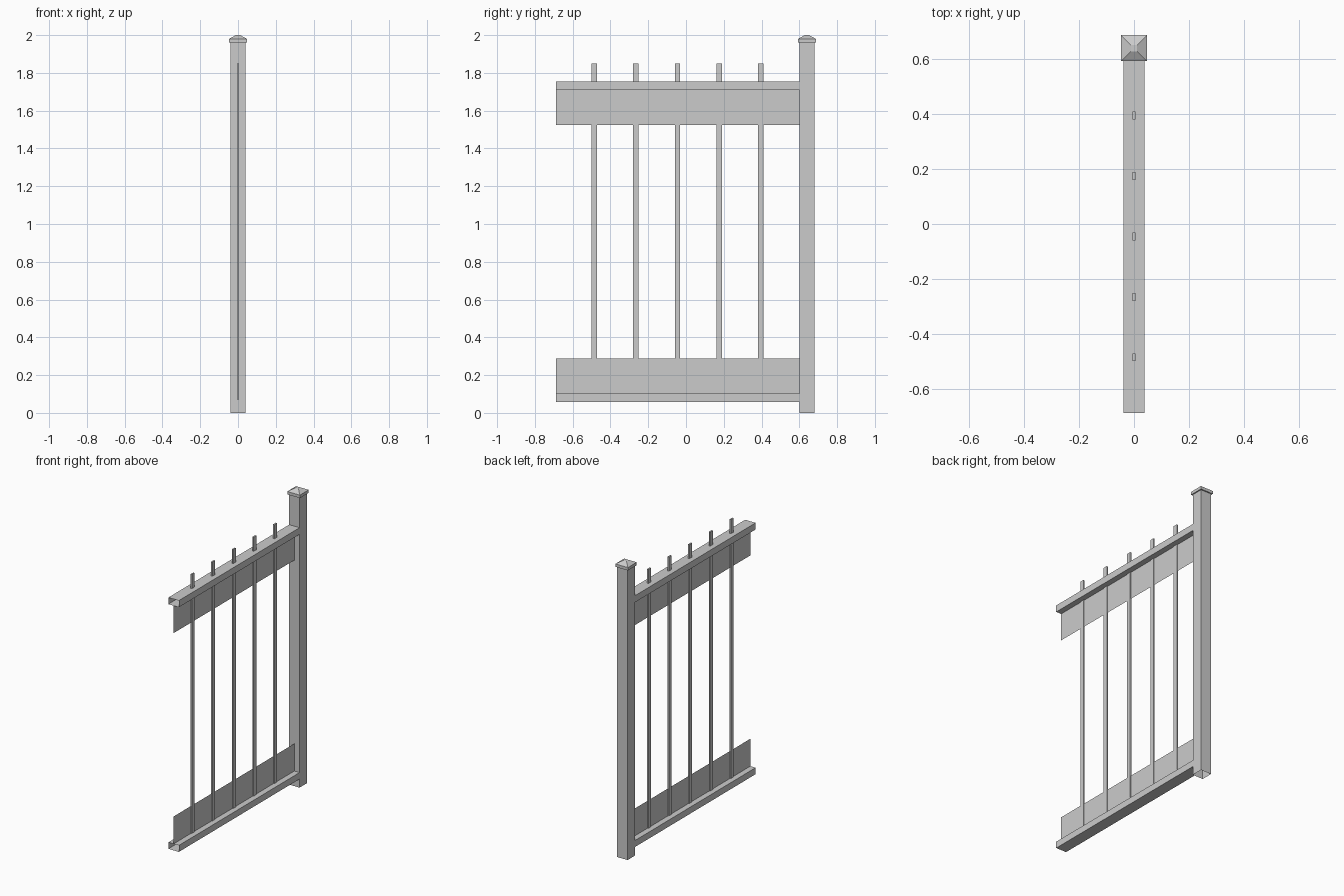
import bpy
import bmesh
from mathutils import Vector

cube = bpy.data.objects.get("Cube")
if cube:
    bpy.data.objects.remove(cube, do_unlink=True)

# Single painted metal colour
grey = bpy.data.materials.new("light_grey_metal")
grey.use_nodes = True
colour = (0.6, 0.6, 0.6, 1.0)
grey.diffuse_color = colour
grey.node_tree.nodes["Principled BSDF"].inputs["Base Color"].default_value = colour


def finish(name, bm):
    mesh = bpy.data.meshes.new(name)
    bm.to_mesh(mesh)
    bm.free()
    mesh.materials.append(grey)
    obj = bpy.data.objects.new(name, mesh)
    bpy.context.collection.objects.link(obj)
    return obj


def box(name, low, high, open_axis=None):
    """Box between two corners; faces across open_axis are left out."""
    low, high = Vector(low), Vector(high)
    bm = bmesh.new()
    bmesh.ops.create_cube(bm, size=1)
    bm.normal_update()
    if open_axis is not None:
        ends = [f for f in bm.faces if abs(f.normal[open_axis]) > 0.5]
        bmesh.ops.delete(bm, geom=ends, context='FACES_ONLY')
    size, mid = high - low, (low + high) / 2
    for v in bm.verts:
        v.co = Vector(a * b for a, b in zip(v.co, size)) + mid
    return finish(name, bm)


def sheet(name, y0, y1, z0, z1):
    """Flat upright sheet on the centre plane."""
    bm = bmesh.new()
    corners = [(y0, z0), (y1, z0), (y1, z1), (y0, z1)]
    bm.faces.new([bm.verts.new((0, y, z)) for y, z in corners])
    return finish(name, bm)


HALF = 0.039
POST_Y = 0.64
FRONT = -0.687
BACK = POST_Y - HALF

# Hollow post
box("post", (-HALF, BACK, 0), (HALF, POST_Y + HALF, 1.97), open_axis=2)

# Cap: square slab with a blunt pyramid pulled out of its top
bm = bmesh.new()
bmesh.ops.create_cube(bm, size=1)
for v in bm.verts:
    v.co = (v.co.x * 0.094, POST_Y + v.co.y * 0.094, 1.97 + v.co.z * 0.02)
bm.normal_update()
top = next(f for f in bm.faces if f.normal.z > 0.5)
peak = bmesh.ops.extrude_discrete_faces(bm, faces=[top])["faces"][0]
rim = list(bm.edges)
for v in peak.verts:
    v.co = (v.co.x * 0.25, POST_Y + (v.co.y - POST_Y) * 0.25, 2.0)
finish("post_cap", bm)

# Open-ended rails, each with a thin panel on its inner side
box("top_rail", (-HALF, FRONT, 1.71), (HALF, BACK, 1.755), open_axis=1)
box("bottom_rail", (-HALF, FRONT, 0.058), (HALF, BACK, 0.102), open_axis=1)
sheet("top_panel", FRONT, BACK, 1.525, 1.71)
sheet("bottom_panel", FRONT, BACK, 0.102, 0.287)

# Flat balusters running through the top rail
for i in range(5):
    y = -0.485 + i * 0.22
    box(f"baluster_{i + 1}", (-0.005, y - 0.0145, 0.07), (0.005, y + 0.0145, 1.85))
